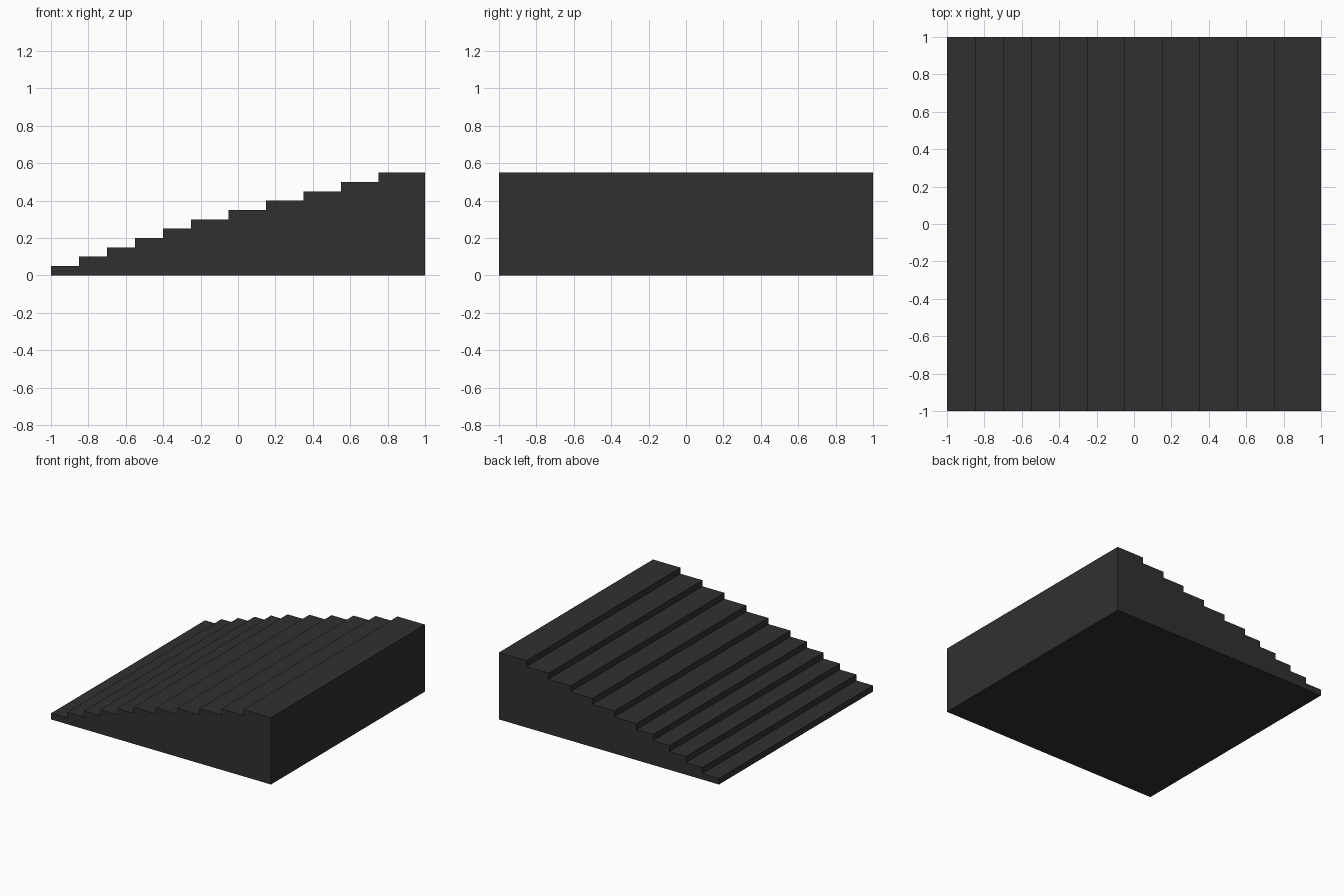
import bpy
import bmesh

if "Cube" in bpy.data.objects:
    bpy.data.objects.remove(bpy.data.objects["Cube"])

# Single dark grey material
dark = bpy.data.materials.new("dark_grey")
dark.diffuse_color = (0.03, 0.03, 0.03, 1.0)
dark.use_nodes = True
dark.node_tree.nodes["Principled BSDF"].inputs["Base Color"].default_value = dark.diffuse_color

# Stepped side profile: x position of each riser, constant rise
risers = [-1, -0.85, -0.70, -0.55, -0.40, -0.25, -0.05, 0.15, 0.35, 0.55, 0.75]
rise = 0.05
profile = [(1.0, 0.0)]
for i in reversed(range(len(risers))):
    right = risers[i + 1] if i + 1 < len(risers) else 1.0
    profile += [(right, rise * (i + 1)), (risers[i], rise * (i + 1))]
profile.append((-1.0, 0.0))

# Extrude the profile across the full width
bm = bmesh.new()
side = bm.faces.new([bm.verts.new((x, -1.0, z)) for x, z in profile])
extruded = bmesh.ops.extrude_face_region(bm, geom=[side], use_keep_orig=True)
moved = [g for g in extruded["geom"] if isinstance(g, bmesh.types.BMVert)]
bmesh.ops.translate(bm, verts=moved, vec=(0, 2, 0))
bmesh.ops.recalc_face_normals(bm, faces=bm.faces)

mesh = bpy.data.meshes.new("stepped_ramp")
bm.to_mesh(mesh)
bm.free()
mesh.materials.append(dark)
ramp = bpy.data.objects.new("stepped_ramp", mesh)
bpy.context.collection.objects.link(ramp)
